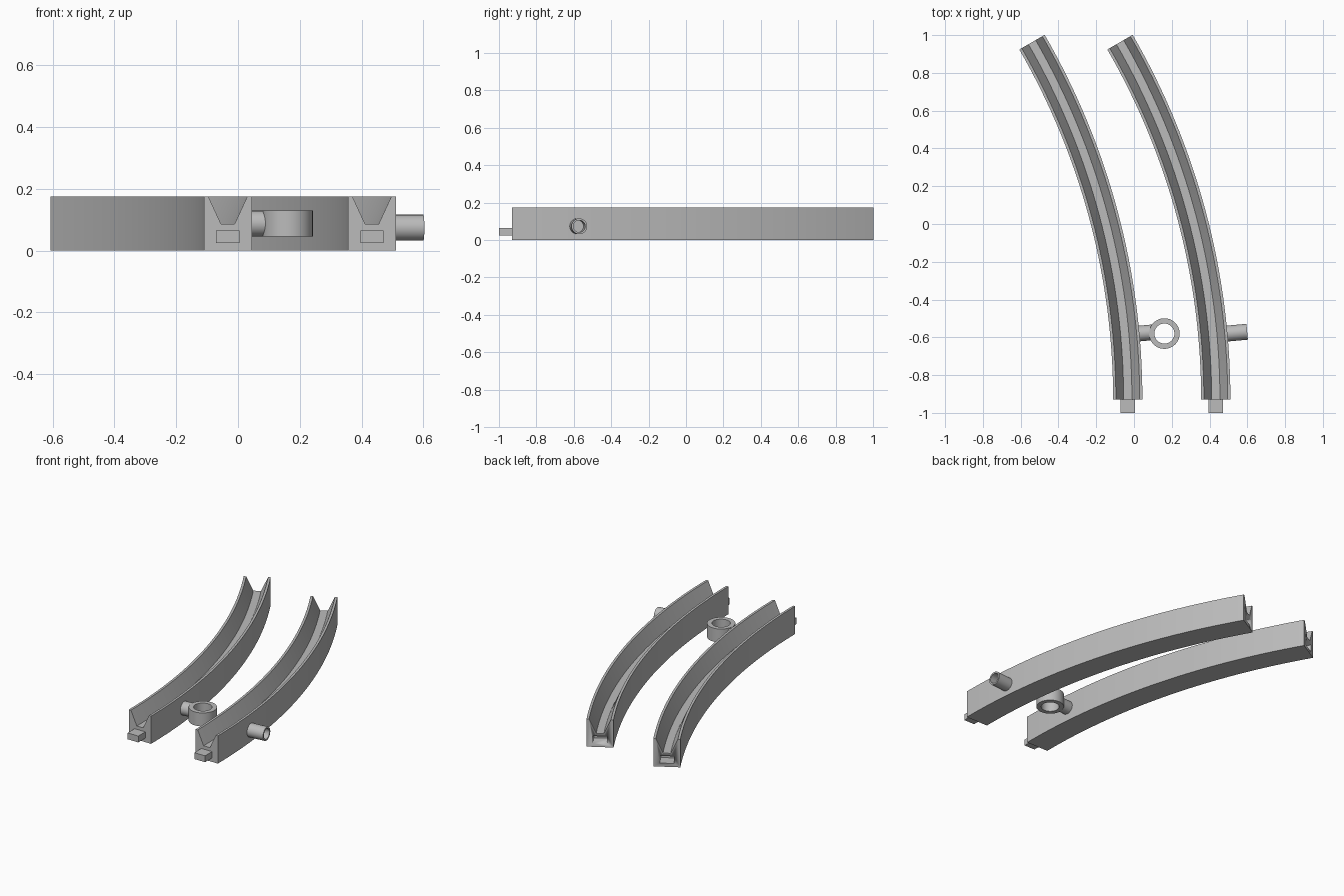
import bpy
import bmesh
from math import sin, cos, radians, pi
from mathutils import Matrix, Vector

cube = bpy.data.objects.get("Cube")
if cube:
    bpy.data.objects.remove(cube, do_unlink=True)

# Single grey plastic
grey = bpy.data.materials.new("grey plastic")
grey.use_nodes = True
grey.diffuse_color = (0.5, 0.5, 0.5, 1)
grey.node_tree.nodes["Principled BSDF"].inputs["Base Color"].default_value = (0.5, 0.5, 0.5, 1)

RADIUS, SWEEP, START_Y = 3.785, radians(30), -0.93
HEIGHT, HALF_WIDTH = 0.175, 0.0775
LEFT_X, RIGHT_X = 0.433, -0.033


def finish(name, bm, matrix=None):
    if matrix:
        bm.transform(matrix)
    bmesh.ops.recalc_face_normals(bm, faces=bm.faces)
    mesh = bpy.data.meshes.new(name)
    bm.to_mesh(mesh)
    bm.free()
    mesh.materials.append(grey)
    obj = bpy.data.objects.new(name, mesh)
    bpy.context.collection.objects.link(obj)
    bpy.ops.object.select_all(action="DESELECT")
    obj.select_set(True)
    bpy.context.view_layer.objects.active = obj
    bpy.ops.object.shade_smooth_by_angle(angle=radians(30))
    return obj


def on_arc(x, angle, offset=0.0):
    """Point on the track's curve, offset outward from its centre line."""
    r = RADIUS + offset
    return Vector((x - RADIUS + r * cos(angle), START_Y + r * sin(angle), 0))


def box(name, size, matrix):
    bm = bmesh.new()
    bmesh.ops.create_cube(bm, size=1, matrix=Matrix.Diagonal((*size, 1)))
    return finish(name, bm, matrix)


def tube(name, outer, inner, length, matrix):
    """Hollow cylinder along local z, starting at the origin."""
    bm = bmesh.new()
    n = 48
    loops = []
    for r, z in ((outer, 0), (outer, length), (inner, length), (inner, 0)):
        loops.append([bm.verts.new((r * cos(2 * pi * i / n), r * sin(2 * pi * i / n), z))
                      for i in range(n)])
    for a, b in zip(loops, loops[1:] + loops[:1]):
        for i in range(n):
            j = (i + 1) % n
            bm.faces.new((a[i], a[j], b[j], b[i]))
    return finish(name, bm, matrix)


# Curved rail with a tapered channel, end tab and end socket
def track(side, x):
    profile = [(-HALF_WIDTH, 0), (HALF_WIDTH, 0), (HALF_WIDTH, HEIGHT), (0.063, HEIGHT),
               (0.022, 0.086), (-0.022, 0.086), (-0.063, HEIGHT), (-HALF_WIDTH, HEIGHT)]
    bm = bmesh.new()
    steps = 32
    rings = []
    for s in range(steps + 1):
        a = SWEEP * s / steps
        rings.append([bm.verts.new(on_arc(x, a, o) + Vector((0, 0, z))) for o, z in profile])
    for a, b in zip(rings, rings[1:]):
        for i in range(len(profile)):
            j = (i + 1) % len(profile)
            bm.faces.new((a[i], a[j], b[j], b[i]))
    bm.faces.new(rings[0])
    bm.faces.new(rings[-1])
    rail = finish(side + "_track", bm)

    end = Matrix.Translation(on_arc(x, SWEEP) + Vector((0, 0, 0.045))) @ Matrix.Rotation(SWEEP, 4, "Z")
    cutter = box(side + "_socket_cutter", (0.082, 0.15, 0.045), end)
    cutter.hide_render = True
    cutter.hide_viewport = True
    cut = rail.modifiers.new("socket", "BOOLEAN")
    cut.object = cutter
    cut.solver = "EXACT"

    box(side + "_tab", (0.075, 0.08, 0.04), Matrix.Translation((x, START_Y - 0.03, 0.045)))


track("right", RIGHT_X)
track("left", LEFT_X)


# Side couplings, square to the rail
def coupling(name, x, angle, z, length, outer, inner):
    place = on_arc(x, angle, HALF_WIDTH - 0.008) + Vector((0, 0, z))
    turn = Matrix.Rotation(angle, 4, "Z") @ Matrix.Rotation(pi / 2, 4, "Y")
    tube(name, outer, inner, length, Matrix.Translation(place) @ turn)


coupling("left_side_peg", LEFT_X, radians(5.2), 0.074, 0.113, 0.042, 0.032)
coupling("ring_arm", RIGHT_X, radians(5.2), 0.0875, 0.078, 0.0415, 0.001)
tube("coupling_ring", 0.081, 0.053, 0.085, Matrix.Translation((0.161, -0.58, 0.045)))
